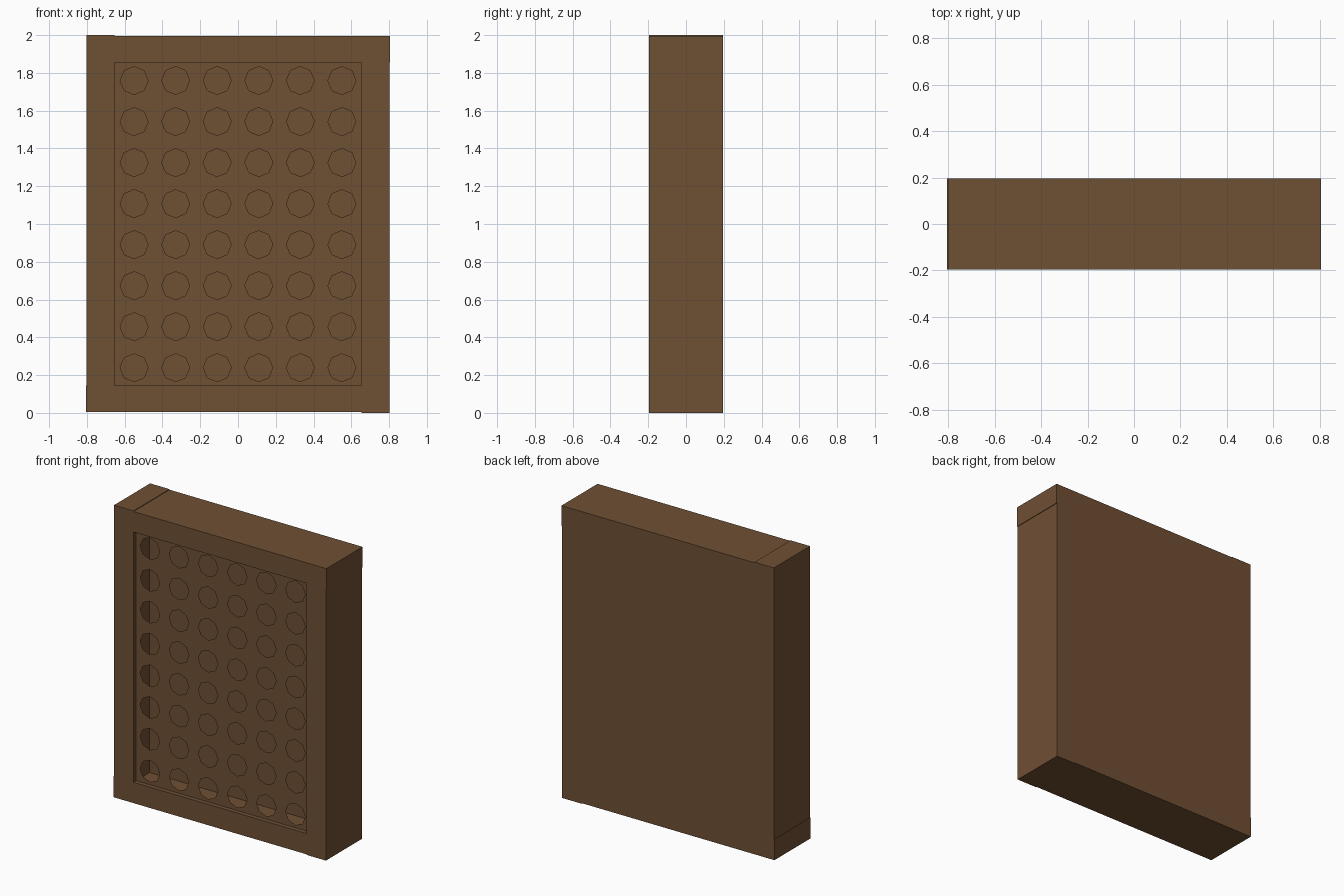
import bpy, bmesh, math
from mathutils import Vector

if "Cube" in bpy.data.objects:
    bpy.data.objects.remove(bpy.data.objects["Cube"])

brown = bpy.data.materials.new("dark_brown_wood")
brown.diffuse_color = (0.159, 0.080, 0.034, 1)
brown.use_nodes = True
brown.node_tree.nodes["Principled BSDF"].inputs["Base Color"].default_value = brown.diffuse_color

HY = 0.195                       # half depth
X_IN, Z_LO, Z_HI = 0.654, 0.146, 1.856   # inner opening
STEP = 0.004                     # board ends stand slightly proud


def add_object(name, bm):
    mesh = bpy.data.meshes.new(name)
    bm.to_mesh(mesh)
    bm.free()
    mesh.materials.append(brown)
    obj = bpy.data.objects.new(name, mesh)
    bpy.context.collection.objects.link(obj)
    return obj


def box(name, x0, x1, y0, y1, z0, z1):
    bm = bmesh.new()
    bmesh.ops.create_cube(bm, size=1)
    for v in bm.verts:
        v.co = Vector(((x0 + x1) / 2 + v.co.x * (x1 - x0),
                       (y0 + y1) / 2 + v.co.y * (y1 - y0),
                       (z0 + z1) / 2 + v.co.z * (z1 - z0)))
    return add_object(name, bm)


# Four frame boards overlapping in a pinwheel
XO = 0.805
box("left_board", -XO + STEP, -X_IN, -HY, HY, Z_LO, 2.0)
box("top_board", -X_IN, XO, -HY, HY, Z_HI, 2.0 - STEP)
box("right_board", X_IN, XO - STEP, -HY, HY, 0.0, Z_HI)
box("bottom_board", -XO, X_IN, -HY, HY, STEP, Z_LO)

# Solid back filling the frame behind the cavity
box("back_panel", -X_IN, X_IN, -0.02, HY, Z_LO, Z_HI)

# Thin recessed front sheet with octagonal holes
bm = bmesh.new()
Y_SHEET = -HY + 0.03


def loop(points):
    vs = [bm.verts.new((x, Y_SHEET, z)) for x, z in points]
    for a, b in zip(vs, vs[1:] + vs[:1]):
        bm.edges.new((a, b))


loop([(-X_IN, Z_LO), (X_IN, Z_LO), (X_IN, Z_HI), (-X_IN, Z_HI)])
for col in range(6):
    for row in range(8):
        cx, cz = -0.55 + 0.22 * col, 0.239 + 0.2172 * row
        loop([(cx + 0.074 * math.cos(k * math.pi / 4),
               cz + 0.074 * math.sin(k * math.pi / 4)) for k in range(8)])
bmesh.ops.triangle_fill(bm, edges=bm.edges[:], use_beauty=True, normal=(0, -1, 0))
for f in bm.faces:
    f.normal_update()
    if f.normal.y > 0:
        f.normal_flip()
add_object("perforated_sheet", bm)
